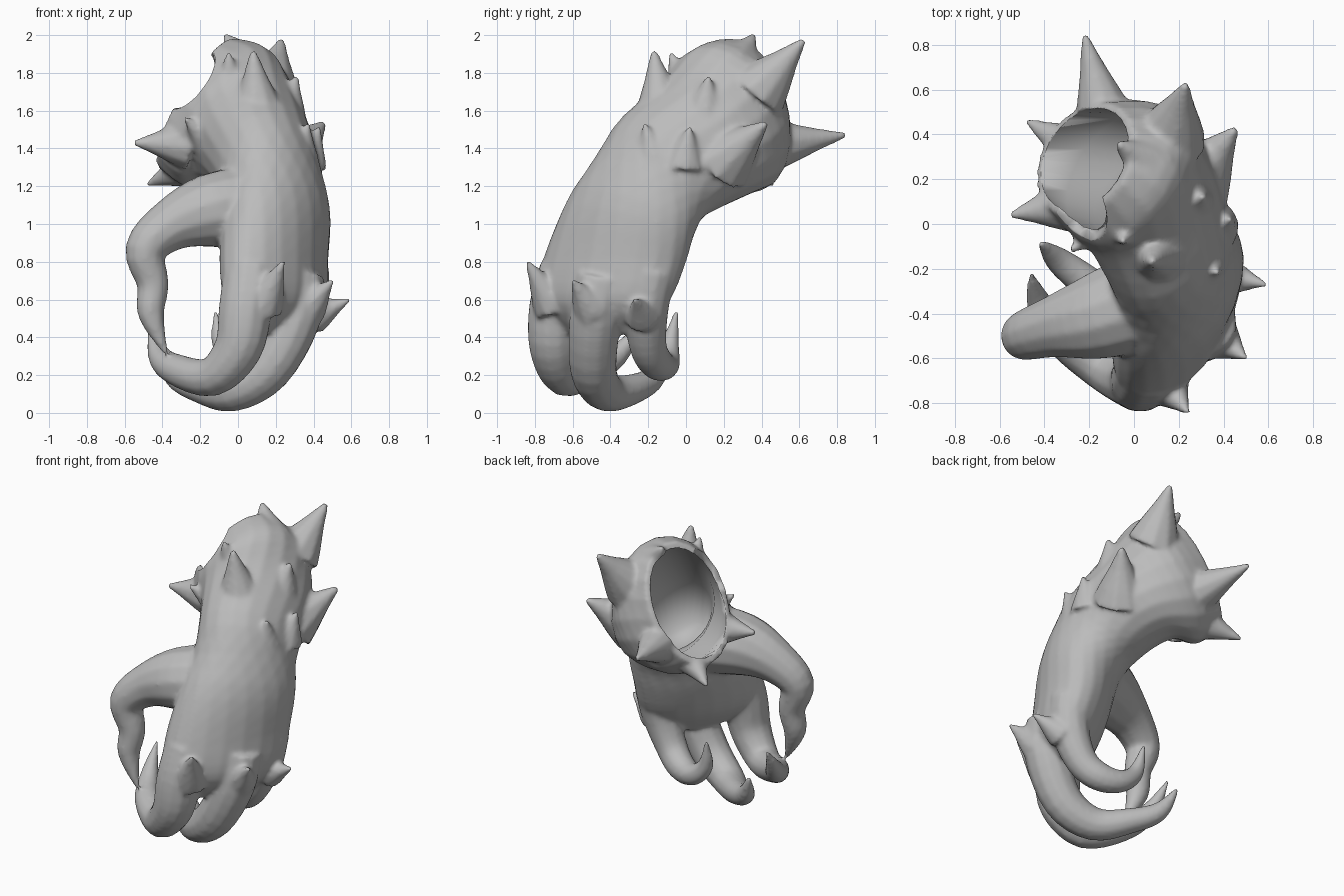
import bpy, bmesh, math
from mathutils import Vector

old = bpy.data.objects.get("Cube")
if old:
    bpy.data.objects.remove(old, do_unlink=True)

grey = bpy.data.materials.new("plain_grey")
grey.use_nodes = True
grey.diffuse_color = (0.5, 0.5, 0.5, 1)
grey.node_tree.nodes["Principled BSDF"].inputs["Base Color"].default_value = (0.5, 0.5, 0.5, 1)


def spline(rows, steps):
    """Smooth curve through rows of numbers."""
    rows = [Vector(r) for r in rows]
    out = []
    for i in range(len(rows) - 1):
        a, b, c, d = rows[max(i - 1, 0)], rows[i], rows[i + 1], rows[min(i + 2, len(rows) - 1)]
        for k in range(steps):
            t = k / steps
            out.append(b + (c - a) * t / 2 + (a - b * 2.5 + c * 2 - d / 2) * t * t
                       + (b * 1.5 - a / 2 - c * 1.5 + d / 2) * t ** 3)
    return out + [rows[-1]]


def loft(bm, rings, sides):
    """Skin closed rings given as centre, axis one, axis two."""
    loops = []
    for c, u, v in rings:
        angles = [math.tau * i / sides for i in range(sides)]
        loops.append([bm.verts.new(c + u * math.cos(a) + v * math.sin(a)) for a in angles])
    faces = []
    for p, q in zip(loops, loops[1:]):
        for i in range(sides):
            j = (i + 1) % sides
            faces.append(bm.faces.new((p[i], p[j], q[j], q[i])))
    faces += [bm.faces.new(loops[0][::-1]), bm.faces.new(loops[-1])]
    bmesh.ops.recalc_face_normals(bm, faces=faces)


def tube(bm, path, sides, steps):
    """Tapered tube along rows of x, y, z, radius."""
    rows = spline(path, steps)
    pts = [r.to_3d() for r in rows]
    rings, side, last = [], None, None
    for i, p in enumerate(pts):
        d = (pts[min(i + 1, len(pts) - 1)] - pts[max(i - 1, 0)]).normalized()
        side = d.orthogonal().normalized() if side is None else last.rotation_difference(d) @ side
        last = d
        r = max(rows[i][3], 0.012)
        rings.append((p, side * r, d.cross(side) * r))
    loft(bm, rings, sides)


def finish(bm, name):
    mesh = bpy.data.meshes.new(name)
    bm.to_mesh(mesh)
    bm.free()
    mesh.materials.append(grey)
    for f in mesh.polygons:
        f.use_smooth = True
    ob = bpy.data.objects.new(name, mesh)
    bpy.context.collection.objects.link(ob)
    return ob


def split(row, scale=1.0):
    return (Vector(row[0:3]), Vector(row[3:6]) * scale, Vector(row[6:9]) * scale)


# Palm, wrist and flared sleeve: centre, back-of-hand axis, sideways axis
body = [
    (.21, -.45, .42, .06, -.03, 0, .10, .18, 0),
    (.20, -.44, .58, .17, -.10, 0, .20, .33, 0),
    (.19, -.38, .80, .20, -.12, .02, .21, .36, 0),
    (.20, -.27, 1.08, .17, -.17, .10, .23, .28, -.06),
    (.15, -.10, 1.30, .05, -.26, .22, .27, .13, 0),
    (.06, .12, 1.46, .05, -.22, .30, .29, .17, .02),
    (-.06, .23, 1.56, .13, -.18, .37, .24, .26, .08),
    (-.22, .29, 1.64, .16, -.11, .34, .15, .23, .07),
]
bm = bmesh.new()
loft(bm, [split(r) for r in spline(body, 4)], 20)

# Thumb and three curled clawed fingers
digits = {
    "thumb": [(.1, -.32, 1.09, .23), (-.15, -.41, 1.07, .2), (-.36, -.46, .99, .14),
              (-.49, -.5, .86, .11), (-.45, -.5, .68, .085), (-.46, -.52, .52, .07),
              (-.38, -.54, .31, .012)],
    "index": [(.07, -.63, .75, .15), (.04, -.69, .55, .145), (0, -.7, .34, .13),
              (-.14, -.64, .19, .105), (-.33, -.5, .23, .085), (-.42, -.36, .31, .06),
              (-.46, -.22, .49, .012)],
    "middle": [(.32, -.44, .72, .14), (.30, -.48, .5, .14), (.16, -.49, .23, .125),
               (-.03, -.42, .11, .105), (-.2, -.27, .13, .08), (-.34, -.16, .2, .06),
               (-.42, -.08, .36, .012)],
    "little": [(.36, -.18, .75, .13), (.34, -.21, .55, .12), (.25, -.2, .35, .1),
               (.14, -.15, .26, .09), (.01, -.1, .26, .07), (-.09, -.085, .36, .05),
               (-.12, -.05, .54, .012)],
}
for path in digits.values():
    tube(bm, path, 12, 4)

# Spikes: base centre, tip, base radius
spikes = {
    "index_knuckle": ((.13, -.70, .57), (.24, -.84, .80), .12),
    "middle_knuckle": ((.37, -.50, .56), (.50, -.60, .70), .11),
    "little_knuckle": ((.40, -.23, .51), (.59, -.27, .60), .10),
    "wrist_front": ((.11, -.12, 1.53), (.08, -.17, 1.91), .17),
    "wrist_rear": ((-.03, .02, 1.62), (-.05, -.08, 1.9), .14),
    "side_front": ((.33, -.16, 1.32), (.37, -.22, 1.53), .11),
    "side_middle": ((.36, -.01, 1.32), (.43, .02, 1.51), .12),
    "side_rear": ((.27, .19, 1.33), (.45, .42, 1.53), .18),
    "sleeve_side": ((.25, .10, 1.59), (.31, .12, 1.78), .12),
    "sleeve_top": ((.16, .38, 1.70), (.23, .62, 1.97), .17),
    "sleeve_back": ((-.12, .43, 1.41), (-.22, .84, 1.47), .15),
    "sleeve_inner": ((-.27, .09, 1.42), (-.55, .04, 1.43), .14),
    "sleeve_low": ((-.25, .33, 1.31), (-.48, .46, 1.21), .12),
    "sleeve_small": ((-.13, .01, 1.40), (-.28, -.12, 1.56), .11),
    "sleeve_crest": ((.06, .26, 1.83), (-.07, .36, 2.0), .14),
}
for base, tip, radius in spikes.values():
    base, tip = Vector(base), Vector(tip)
    tube(bm, [(*base.lerp(tip, t), radius * s) for t, s in
              ((0, 1), (.3, .74), (.65, .4), (1.02, .1))], 10, 2)
glove = finish(bm, "clawed_glove")

# Fuse the digits and spikes into one soft skin
fuse = glove.modifiers.new("fuse", "REMESH")
fuse.mode = "VOXEL"
fuse.voxel_size = 0.014
fuse.use_smooth_shade = True
soften = glove.modifiers.new("soften", "SMOOTH")
soften.factor = 0.5
soften.iterations = 8

# Cutters: the hollow of the sleeve and the dip in its rim
bm = bmesh.new()
mouth = split(body[-1], .89)
outward = mouth[1].cross(mouth[2]).normalized() * .12
inside = [split(row, s) for row, s in zip(body[3:7], (.45, .72, .85, .88))]
loft(bm, inside + [mouth, (mouth[0] + outward, mouth[1], mouth[2])], 28)
hollow = finish(bm, "sleeve_hollow_cutter")
bm = bmesh.new()
bmesh.ops.create_icosphere(bm, subdivisions=4, radius=.27)
bmesh.ops.translate(bm, verts=bm.verts, vec=(-.39, .02, 1.87))
dip = finish(bm, "rim_dip_cutter")
for cutter in (hollow, dip):
    cutter.hide_render = True
    cutter.hide_viewport = True
    cut = glove.modifiers.new(cutter.name, "BOOLEAN")
    cut.operation = "DIFFERENCE"
    cut.solver = "EXACT"
    cut.object = cutter
